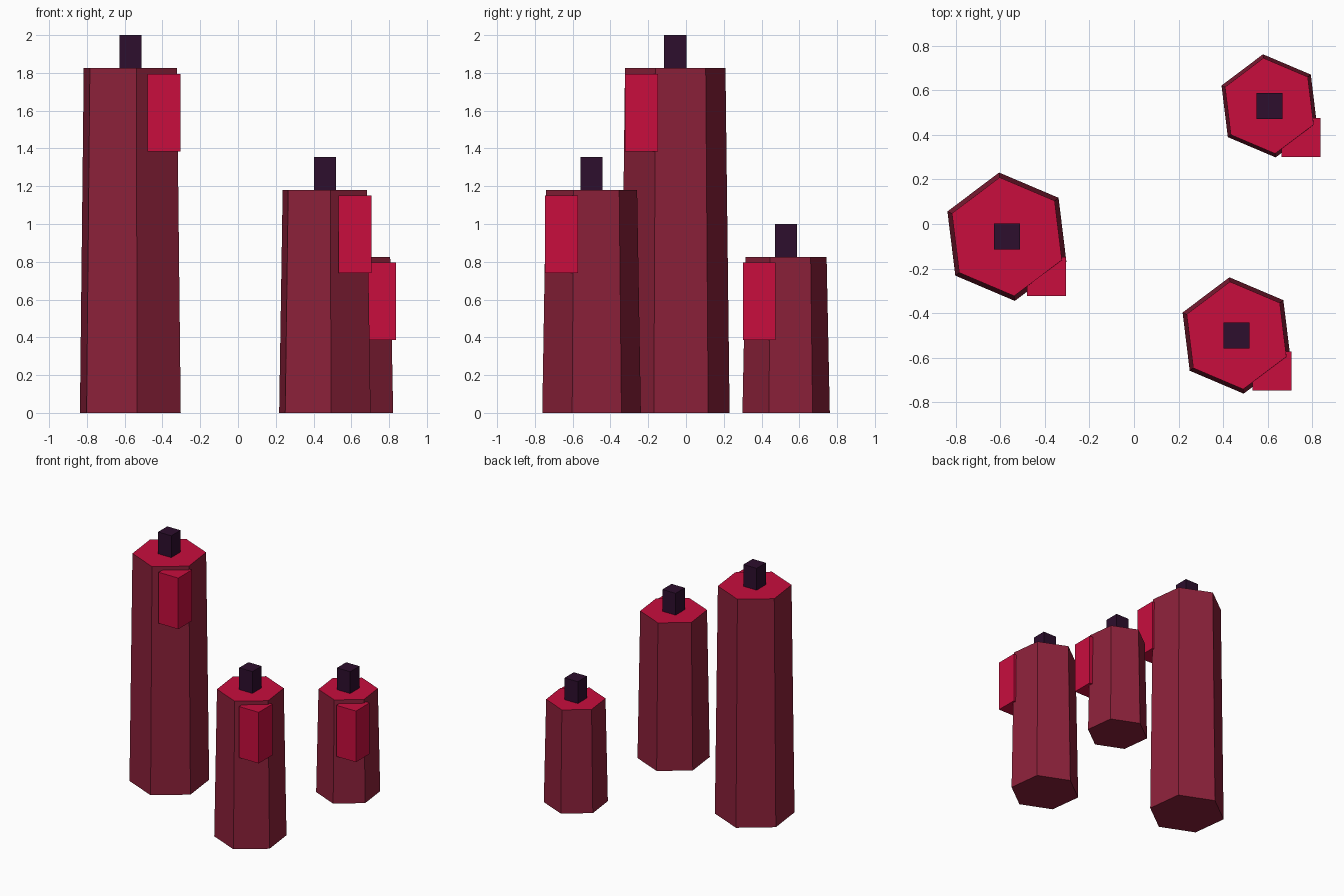
import bpy
import bmesh
import math
from mathutils import Matrix, Vector

cube = bpy.data.objects.get("Cube")
if cube:
    bpy.data.objects.remove(cube)


def material(name, colour):
    mat = bpy.data.materials.new(name)
    mat.use_nodes = True
    mat.diffuse_color = (*colour, 1)
    mat.node_tree.nodes["Principled BSDF"].inputs["Base Color"].default_value = (*colour, 1)
    return mat


WAX = material("dark red wax", (0.262, 0.015, 0.042))
MELTED = material("crimson melted wax", (0.578, 0.004, 0.048))
WICK = material("dark purple wick", (0.026, 0.0044, 0.026))


def add_object(name, bm, *mats):
    mesh = bpy.data.meshes.new(name)
    bm.to_mesh(mesh)
    bm.free()
    for mat in mats:
        mesh.materials.append(mat)
    obj = bpy.data.objects.new(name, mesh)
    bpy.context.collection.objects.link(obj)


def add_box(name, x, y, width, bottom, top, mat):
    bm = bmesh.new()
    size = Matrix.Diagonal((width, width, top - bottom, 1))
    place = Matrix.Translation((x, y, (bottom + top) / 2))
    bmesh.ops.create_cube(bm, size=1, matrix=place @ size)
    add_object(name, bm, mat)


def add_candle(name, x, y, base_radius, top_radius, height, drip_offset):
    # Tapered six-sided body with a melted top face
    bm = bmesh.new()
    place = Matrix.Translation((x, y, height / 2)) @ Matrix.Rotation(math.radians(37), 4, "Z")
    # Cone corners start on an axis, so each body gets the same turn
    bmesh.ops.create_cone(bm, cap_ends=True, segments=6, radius1=base_radius,
                          radius2=top_radius, depth=height)
    first = max(bm.verts, key=lambda v: v.co.x)
    start = math.atan2(first.co.y, first.co.x)
    bm.transform(place @ Matrix.Rotation(-start, 4, "Z"))
    bm.normal_update()
    for face in bm.faces:
        face.material_index = int(face.normal.z > 0.9)
    add_object(name + "_body", bm, WAX, MELTED)

    # Square wick and the wax drip on the front corner
    add_box(name + "_wick", x, y, 0.117, height - 0.03, height + 0.175, WICK)
    add_box(name + "_drip", x + drip_offset, y - drip_offset, 0.174,
            height - 0.44, height - 0.03, MELTED)


add_candle("tall_candle", -0.57, -0.057, 0.29, 0.268, 1.825, 0.178)
add_candle("middle_candle", 0.46, -0.5, 0.263, 0.243, 1.18, 0.159)
add_candle("short_candle", 0.607, 0.53, 0.233, 0.216, 0.825, 0.142)
